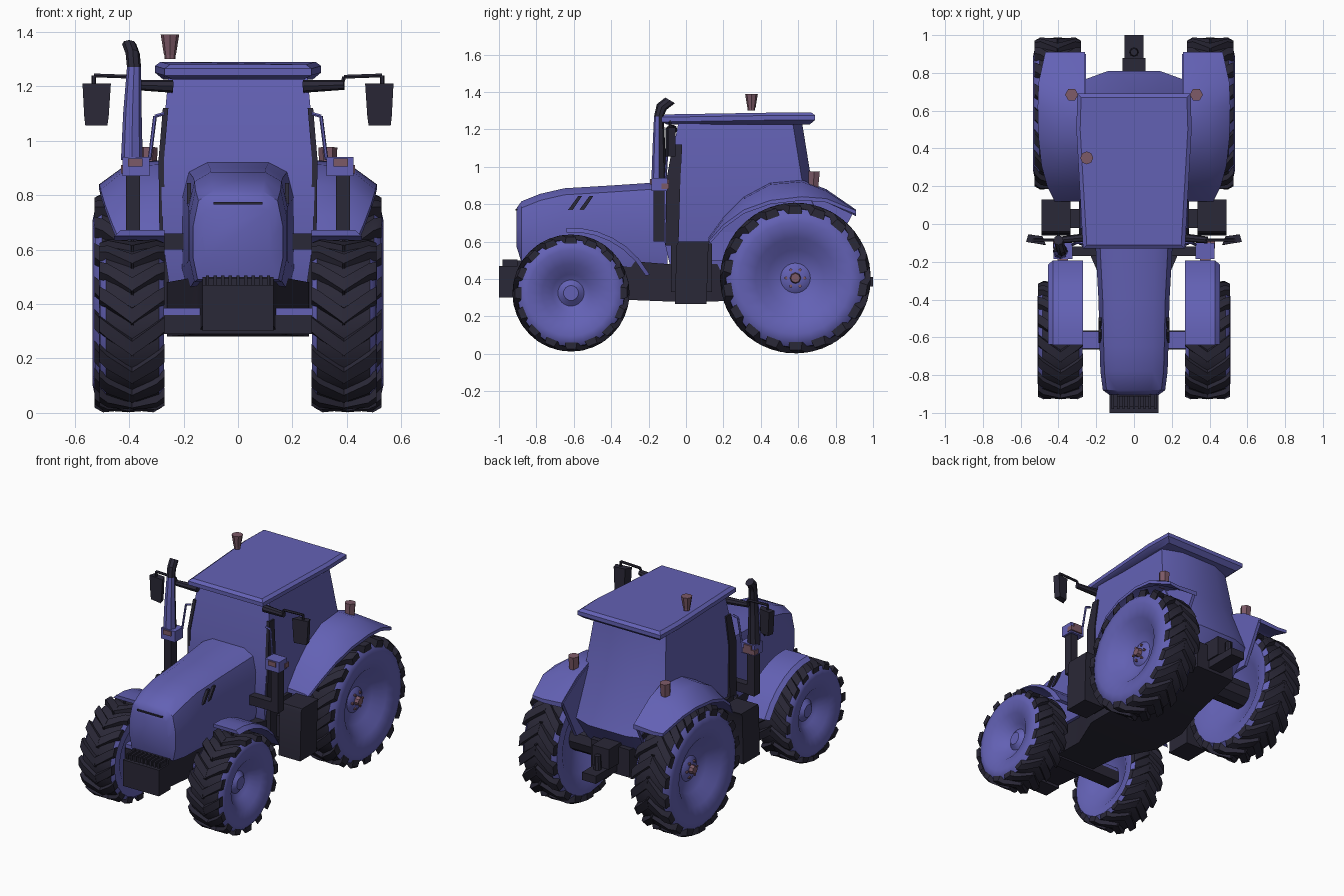
import bpy, bmesh, math
from mathutils import Vector

if "Cube" in bpy.data.objects:
    bpy.data.objects.remove(bpy.data.objects["Cube"])


def material(name, rgb):
    m = bpy.data.materials.new(name)
    m.diffuse_color = (*rgb, 1)
    m.use_nodes = True
    m.node_tree.nodes["Principled BSDF"].inputs["Base Color"].default_value = m.diffuse_color
    return m


BLUE = material("body_blue", (0.125, 0.12, 0.46))
DARK = material("dark_rubber", (0.023, 0.021, 0.038))
LAMP = material("lamp_rose", (0.20, 0.10, 0.135))


def finish(name, bm, *mats):
    bmesh.ops.recalc_face_normals(bm, faces=bm.faces)
    me = bpy.data.meshes.new(name)
    bm.to_mesh(me)
    bm.free()
    ob = bpy.data.objects.new(name, me)
    bpy.context.collection.objects.link(ob)
    for m in mats:
        me.materials.append(m)
    return ob


def loft(name, rings, mat):
    """Skin closed rings of points and cap both ends."""
    bm = bmesh.new()
    vs = [[bm.verts.new(p) for p in r] for r in rings]
    n = len(vs[0])
    for a, b in zip(vs, vs[1:]):
        for i in range(n):
            bm.faces.new((a[i], a[(i + 1) % n], b[(i + 1) % n], b[i]))
    bm.faces.new(vs[0])
    bm.faces.new(vs[-1])
    return finish(name, bm, mat)


def box(name, x, y, z, mat):
    ring = lambda h: [(x[0], y[0], h), (x[1], y[0], h), (x[1], y[1], h), (x[0], y[1], h)]
    return loft(name, [ring(z[0]), ring(z[1])], mat)


def cone(name, a, b, r1, r2, mat, sides=8):
    a, b = Vector(a), Vector(b)
    q = (b - a).to_track_quat('Z', 'Y')
    ring = lambda c, r: [c + q @ Vector((r * math.cos(2 * math.pi * i / sides),
                                         r * math.sin(2 * math.pi * i / sides), 0)) for i in range(sides)]
    return loft(name, [ring(a, r1), ring(b, r2)], mat)


def rod(name, pts, r, mat):
    for i, (a, b) in enumerate(zip(pts, pts[1:])):
        cone(f"{name}_{i + 1}", a, b, r, r, mat, 6)


def wheel(name, side, cy, cz, prof, R, lugs, xin, xout):
    """Revolved tyre and dished rim, then chevron lugs round the tread."""
    pt = lambda x, r, a: (side * x, cy - r * math.sin(a), cz + r * math.cos(a))
    n = 24
    bm = bmesh.new()
    rings = [[bm.verts.new(pt(x, r, 2 * math.pi * i / n)) for i in range(n)] for x, r in prof]
    for k in range(len(prof) - 1):
        for i in range(n):
            j = (i + 1) % n
            f = bm.faces.new((rings[k][i], rings[k][j], rings[k + 1][j], rings[k + 1][i]))
            # Tread band is dark, the ragged sidewall edge between lugs stays blue
            f.material_index = 1 if max(prof[k][1], prof[k + 1][1]) > R * 0.925 else 0
    bm.faces.new(rings[0])
    bm.faces.new(rings[-1])
    finish(name, bm, BLUE, DARK)
    bm = bmesh.new()
    mid = (xin + xout) / 2
    step = 2 * math.pi / lugs
    for i in range(lugs):
        for edge in (xin, xout):
            a0 = i * step
            over = mid + (mid - edge) * 0.04
            sections = []
            for x, da, low, top in ((over, 0.30, R * .9, R), (mid + (edge - mid) * .75, 0.08, R * .9, R),
                                    (edge, 0.0, R * .855, R * .96)):
                h = step * 0.3
                sections.append([bm.verts.new(pt(x, low, a0 + da - h)), bm.verts.new(pt(x, low, a0 + da + h)),
                                 bm.verts.new(pt(x, top, a0 + da + h * .75)),
                                 bm.verts.new(pt(x, top, a0 + da - h * .75))])
            for p, q in zip(sections, sections[1:]):
                for k in range(4):
                    bm.faces.new((p[k], p[(k + 1) % 4], q[(k + 1) % 4], q[k]))
            bm.faces.new(sections[0])
            bm.faces.new(sections[-1])
    finish(name + "_tread", bm, DARK)


# Hood: cross-sections from nose to cab (y, half width, bottom, top)
rings = []
for y, w, lo, hi in ((-0.905, .13, .57, .78), (-0.88, .165, .49, .815), (-0.78, .178, .48, .855),
                     (-0.65, .182, .48, .885), (-0.4, .188, .47, .90), (-0.1, .205, .45, .92)):
    half = [(w * .9, lo), (w, lo + .08), (w, hi - .13), (w * .88, hi - .035), (w * .55, hi)]
    rings.append([(x, y, z) for x, z in half] + [(-x, y, z) for x, z in reversed(half)])
loft("hood", rings, BLUE)
box("nose_trim", (-.09, .09), (-.912, -.89), (.765, .775), DARK)

# Cab body: level rings (z, front y, rear y, half width)
rings = []
for z, y0, y1, w in ((.45, -.08, .70, .25), (.62, -.12, .81, .275), (.93, -.10, .67, .285), (1.24, -.04, .62, .255)):
    rings.append([(-w, y0, z), (w, y0, z), (w, y1 - .05, z), (w * .5, y1, z), (-w * .5, y1, z), (-w, y1 - .05, z)])
loft("cab", rings, BLUE)

# Roof slab, wider at the back
rings = []
for z, g in ((1.225, -.03), (1.25, 0), (1.275, 0), (1.29, -.02)):
    s = .01 if z > 1.24 else 0
    rings.append([(-.27 - g, -.13 - g, z - s), (.27 + g, -.13 - g, z - s), (.305 + g, .5, z),
                  (.30 + g, .69 + g, z), (-.30 - g, .69 + g, z), (-.305 - g, .5, z)])
loft("roof", rings, BLUE)

# Chassis underside (y, half width, bottom, top)
loft("chassis", [[(-w, y, lo), (w, y, lo), (w, y, hi), (-w, y, hi)] for y, w, lo, hi in
                 ((-.9, .13, .32, .5), (-.35, .15, .29, .5), (-.1, .26, .28, .48), (.15, .26, .28, .48),
                  (.4, .18, .29, .5), (.78, .14, .34, .52))], DARK)
box("front_weight", (-.13, .13), (-1.0, -.88), (.30, .47), DARK)
box("front_weight_top", (-.12, .12), (-.97, -.87), (.46, .495), DARK)
for i in range(9):
    x = -.112 + i * .028
    box(f"weight_rib_{i + 1}", (x - .006, x + .006), (-.98, -.9), (.47, .505), DARK)
cone("rear_axle", (-.4, .585, .405), (.4, .585, .405), .09, .09, DARK, 10)
box("front_axle", (-.35, .35), (-.665, -.565), (.29, .36), DARK)
box("front_axle_top", (-.35, .35), (-.66, -.57), (.355, .385), BLUE)

# Rear hitch
box("drawbar", (-.05, .05), (.7, 1.0), (.36, .41), DARK)
box("hitch_block", (-.06, .06), (.74, .88), (.41, .54), DARK)
cone("hitch_pin", (0, .91, .39), (0, .91, .5), .025, .02, DARK)

REAR = [(.40, .02), (.36, .12), (.32, .22), (.285, .28), (.28, .345), (.305, .372), (.405, .38),
        (.50, .372), (.525, .345), (.535, .30), (.51, .215), (.45, .15), (.43, .08), (.45, .05), (.45, .02)]
FRONT = [(.37, .02), (.34, .09), (.31, .16), (.275, .21), (.272, .265), (.29, .287), (.39, .293),
         (.485, .287), (.505, .265), (.51, .23), (.49, .155), (.44, .10), (.425, .07), (.45, .04), (.45, .02)]

for side, tag in ((1, "right"), (-1, "left")):
    X = lambda a, b: tuple(sorted((side * a, side * b)))
    P = lambda x, y, z: (side * x, y, z)
    wheel(f"rear_wheel_{tag}", side, .585, .405, REAR, .403, 18, .28, .527)
    wheel(f"front_wheel_{tag}", side, -.615, .325, FRONT, .313, 16, .27, .508)
    cone(f"hub_cap_{tag}", P(.44, .585, .405), P(.475, .585, .405), .032, .025, LAMP)
    for k in range(6):
        a = k * math.pi / 3
        y, z = .585 + .05 * math.cos(a), .405 + .05 * math.sin(a)
        cone(f"wheel_bolt_{tag}_{k + 1}", P(.43, y, z), P(.458, y, z), .009, .009, LAMP, 5)

    # Rear fender: sloping shell (y, inner top, outer edge, outer x)
    loft(f"rear_fender_{tag}", [[P(.26, y, zi - .03), P(.26, y, zi), P(.40, y, zi - .01), P(xo, y, zo), P(xo, y, zo - .02),
                                 P(.39, y, zi - .035)] for y, zi, zo, xo in
         ((.12, .62, .60, .42), (.20, .73, .69, .46), (.31, .84, .77, .49), (.45, .915, .82, .505),
          (.62, .93, .84, .51), (.75, .88, .83, .505), (.91, .77, .765, .47))], BLUE)
    # Inner wall of the fender beside the cab
    loft(f"fender_wall_{tag}", [[P(x, y, z) for y, z in ((.12, .5), (.14, .64), (.31, .83), (.47, .91), (.62, .92),
                                 (.75, .86), (.90, .765), (.76, .5))] for x in (.255, .276)], BLUE)

    # Front fender arc, flaring away from the tyre towards the back
    rings = []
    for k in range(7):
        a, out = math.radians(4 - k * 13.5), .085 * (k / 6) ** 2
        rings.append([P(x, -.615 - r * math.sin(a), .325 + r * math.cos(a)) for x, r in
                      ((.27, .325 + out), (.27, .348 + out), (.43, .348 + out), (.455, .325 + out))])
    loft(f"front_fender_{tag}", rings, BLUE)

    # Side tank and step
    box(f"side_tank_{tag}", X(.19, .29), (-.08, .14), (.33, .59), DARK)
    box(f"step_bracket_{tag}", X(.28, .35), (-.02, .08), (.36, .5), DARK)
    loft(f"step_{tag}", [[P(.335, a, z), P(.49, a, z), P(.49, b, z), P(.335, b, z)] for a, b, z in
                         ((-.06, .11, .265), (-.05, .12, .58), (-.04, .13, .60))], DARK)

    # Post, lamp housing and indicator
    box(f"post_{tag}", X(.36, .412), (-.175, -.115), (.60, .89), DARK)
    box(f"post_bracket_{tag}", X(.2, .39), (-.17, -.12), (.60, .66), DARK)
    box(f"lamp_housing_{tag}", X(.325, .425), (-.185, -.10), (.87, .94), BLUE)
    box(f"front_indicator_{tag}", X(.35, .405), (-.192, -.09), (.905, .935), LAMP)
    box(f"side_indicator_{tag}", X(.345, .43), (-.13, -.09), (.88, .91), LAMP)
    cone(f"rear_indicator_{tag}", P(.33, .68, .88), P(.33, .685, .975), .03, .035, LAMP, 6)

    # Dark front pillar on the cab side
    loft(f"cab_pillar_{tag}", [[P(x, a, z), P(x + .02, a, z), P(x + .02, b, z), P(x, b, z)] for x, a, b, z in
                               ((.268, -.11, -.04, .58), (.272, -.105, -.03, .93), (.256, -.07, -.02, 1.12))], DARK)
    # Grab rail, mirror arm and mirror
    rod(f"grab_rail_{tag}", [P(.27, -.1, 1.1), P(.305, -.1, 1.09), P(.325, -.11, .93)], .007, BLUE)
    cone(f"mirror_mount_{tag}", P(.24, -.07, 1.20), P(.39, -.085, 1.205), .024, .018, DARK)
    rod(f"mirror_arm_{tag}", [P(.38, -.085, 1.2), P(.39, -.085, 1.235), P(.53, -.085, 1.24), P(.53, -.085, 1.2)],
        .008, DARK)
    loft(f"mirror_{tag}", [[P(.525 - w, -.11, z), P(.525 + w * .8, -.095, z), P(.525 + w * .6, -.055, z),
                            P(.525 - w * .7, -.065, z)] for w, z in ((.045, 1.055), (.05, 1.09), (.058, 1.21))], DARK)
    # Hood vents
    for k in range(2):
        y = -.63 + k * .06
        loft(f"hood_vent_{tag}_{k + 1}", [[P(x, y, .77), P(x, y + .025, .77), P(x, y + .075, .845), P(x, y + .055, .845)]
                                          for x in (.172, .188)], DARK)

# Exhaust stack: blue heat shield faces in front, dark elsewhere
rings = []
for x, y, z, r in ((-.39, -.145, .93, .04), (-.388, -.145, 1.1, .034), (-.382, -.145, 1.27, .026),
                   (-.387, -.13, 1.32, .026), (-.40, -.085, 1.355, .026)):
    t = 0 if z < 1.3 else .015
    rings.append([(x + r * math.cos(k * math.pi / 4), y + r * math.sin(k * math.pi / 4),
                   z - t * math.sin(k * math.pi / 4)) for k in range(8)])
stack = loft("exhaust_stack", rings, DARK)
stack.data.materials.append(BLUE)
for f in stack.data.polygons:
    if f.normal.y < -0.3 and f.center.z < 1.28:
        f.material_index = 1

# Roof beacon
cone("beacon_base", (-.25, .35, 1.30), (-.25, .35, 1.32), .02, .02, LAMP, 8)
cone("beacon", (-.25, .35, 1.315), (-.25, .35, 1.39), .022, .034, LAMP, 8)

# Smooth shading with crisp edges
for ob in bpy.context.collection.objects:
    ob.select_set(True)
    bpy.context.view_layer.objects.active = ob
bpy.ops.object.shade_smooth_by_angle(angle=math.radians(35))
